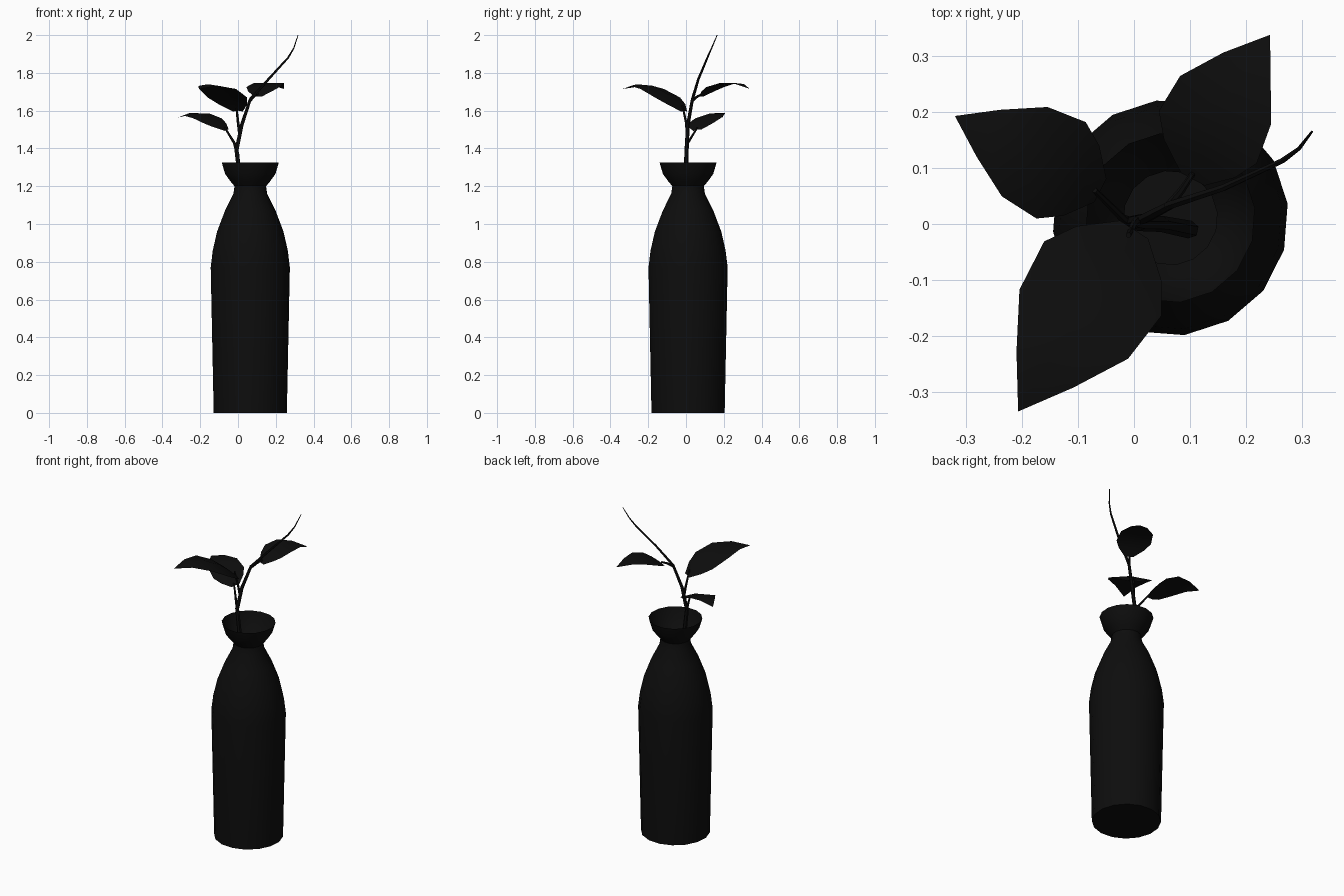
import bpy
import math
from mathutils import Vector

cube = bpy.data.objects.get("Cube")
if cube:
    bpy.data.objects.remove(cube)


def material(name, rgb):
    m = bpy.data.materials.new(name)
    m.use_nodes = True
    m.diffuse_color = (*rgb, 1)
    m.node_tree.nodes["Principled BSDF"].inputs["Base Color"].default_value = (*rgb, 1)
    return m


BLACK = material("black", (0.004, 0.004, 0.004))


def activate(obj):
    bpy.ops.object.select_all(action="DESELECT")
    obj.select_set(True)
    bpy.context.view_layer.objects.active = obj


def mesh_object(name, verts, faces):
    mesh = bpy.data.meshes.new(name)
    mesh.from_pydata(verts, [], faces)
    mesh.materials.append(BLACK)
    obj = bpy.data.objects.new(name, mesh)
    bpy.context.collection.objects.link(obj)
    activate(obj)
    bpy.ops.object.shade_smooth_by_angle(angle=math.radians(40))
    return obj


def lathe(name, centre, profile, sides, turn):
    """Revolve (radius, height) pairs, closing only the bottom."""
    verts = []
    for r, z in profile:
        for i in range(sides):
            a = turn + math.tau * i / sides
            verts.append((centre[0] + r * math.cos(a), centre[1] + r * math.sin(a), z))
    faces = [tuple(reversed(range(sides)))]
    for k in range(len(profile) - 1):
        for i in range(sides):
            a, b = k * sides + i, k * sides + (i + 1) % sides
            faces.append((a, b, b + sides, a + sides))
    return mesh_object(name, verts, faces)


def stalk(name, points, r_start, r_end):
    """Tapered six-sided twig along a path."""
    curve = bpy.data.curves.new(name, "CURVE")
    curve.dimensions = "3D"
    curve.bevel_depth = 1.0
    curve.bevel_resolution = 1
    curve.use_fill_caps = True
    spline = curve.splines.new("POLY")
    spline.points.add(len(points) - 1)
    for i, p in enumerate(points):
        spline.points[i].co = (*p, 1)
        spline.points[i].radius = r_start + (r_end - r_start) * i / (len(points) - 1)
    curve.materials.append(BLACK)
    obj = bpy.data.objects.new(name, curve)
    bpy.context.collection.objects.link(obj)
    activate(obj)
    bpy.ops.object.convert(target="MESH")
    bpy.ops.object.shade_smooth_by_angle(angle=math.radians(40))


# (position along the leaf, half width)
LEAF_ROWS = [(0, 0.03), (0.13, 0.09), (0.27, 0.124), (0.52, 0.115), (0.77, 0.06), (1, 0)]


def leaf(name, base, tip, crest, scale, droop_left, droop_right, shift=0):
    """Arched blade whose midrib passes near the crest height."""
    base, tip = Vector(base), Vector(tip)
    bend = (base + tip) / 2
    bend.z = crest * 2 - bend.z
    along = (tip - base).to_2d().normalized()
    side = Vector((-along.y, along.x, 0))
    bend += side * shift
    verts, faces = [], []
    for t, w in LEAF_ROWS:
        rib = base * (1 - t) ** 2 + bend * 2 * t * (1 - t) + tip * t * t
        w *= scale
        verts += [rib + side * w - Vector((0, 0, w * droop_left)), rib,
                  rib - side * w - Vector((0, 0, w * droop_right))]
    for k in range(len(LEAF_ROWS) - 2):
        a = k * 3
        faces += [(a, a + 3, a + 4, a + 1), (a + 1, a + 4, a + 5, a + 2)]
    # the last row closes to the tip
    a = (len(LEAF_ROWS) - 2) * 3
    faces += [(a, a + 4, a + 1), (a + 1, a + 4, a + 2)]
    del verts[-1], verts[-2]
    faces = [tuple(a + 3 if i == a + 4 else i for i in f) for f in faces]
    mesh_object(name, verts, faces)


# Bottle vase with a pinched neck and flared open rim
lathe("vase", (0.065, 0.011),
      [(0.195, 0), (0.211, 0.77), (0.2, 0.86), (0.177, 0.96), (0.135, 1.07),
       (0.09, 1.16), (0.084, 1.2), (0.105, 1.225), (0.134, 1.265), (0.152, 1.325)],
      16, math.radians(6.8))

# Main stem leaning inside the vase and rising to a thin tip
stalk("main_stem",
      [(0.1, -0.01, 0.3), (0.05, 0, 0.9), (0.01, 0, 1.25), (-0.008, 0.003, 1.39),
       (0.02, 0.01, 1.525), (0.065, 0.034, 1.66), (0.16, 0.065, 1.765),
       (0.265, 0.113, 1.88), (0.295, 0.135, 1.93), (0.318, 0.165, 2)], 0.016, 0.002)

# Leaf stalks
stalk("front_leaf_stalk", [(0.01, 0.008, 1.47), (0, 0, 1.54), (-0.01, -0.02, 1.63)], 0.009, 0.005)
stalk("side_leaf_stalk", [(0, 0, 1.36), (-0.02, 0.01, 1.43), (-0.07, 0.06, 1.51)], 0.01, 0.005)
stalk("back_leaf_stalk", [(0.06, 0.03, 1.65), (0.085, 0.06, 1.675), (0.105, 0.09, 1.69)], 0.008, 0.005)

# Leaves
leaf("front_leaf", (0, -0.01, 1.6), (-0.207, -0.335, 1.715), 1.73, 1, 0.15, 0.15)
leaf("side_leaf", (-0.06, 0.06, 1.5), (-0.32, 0.193, 1.563), 1.585, 0.78, 0.3, 0)
leaf("back_leaf", (0.105, 0.08, 1.675), (0.243, 0.338, 1.715), 1.745, 0.8, 0, 0, 0.03)
